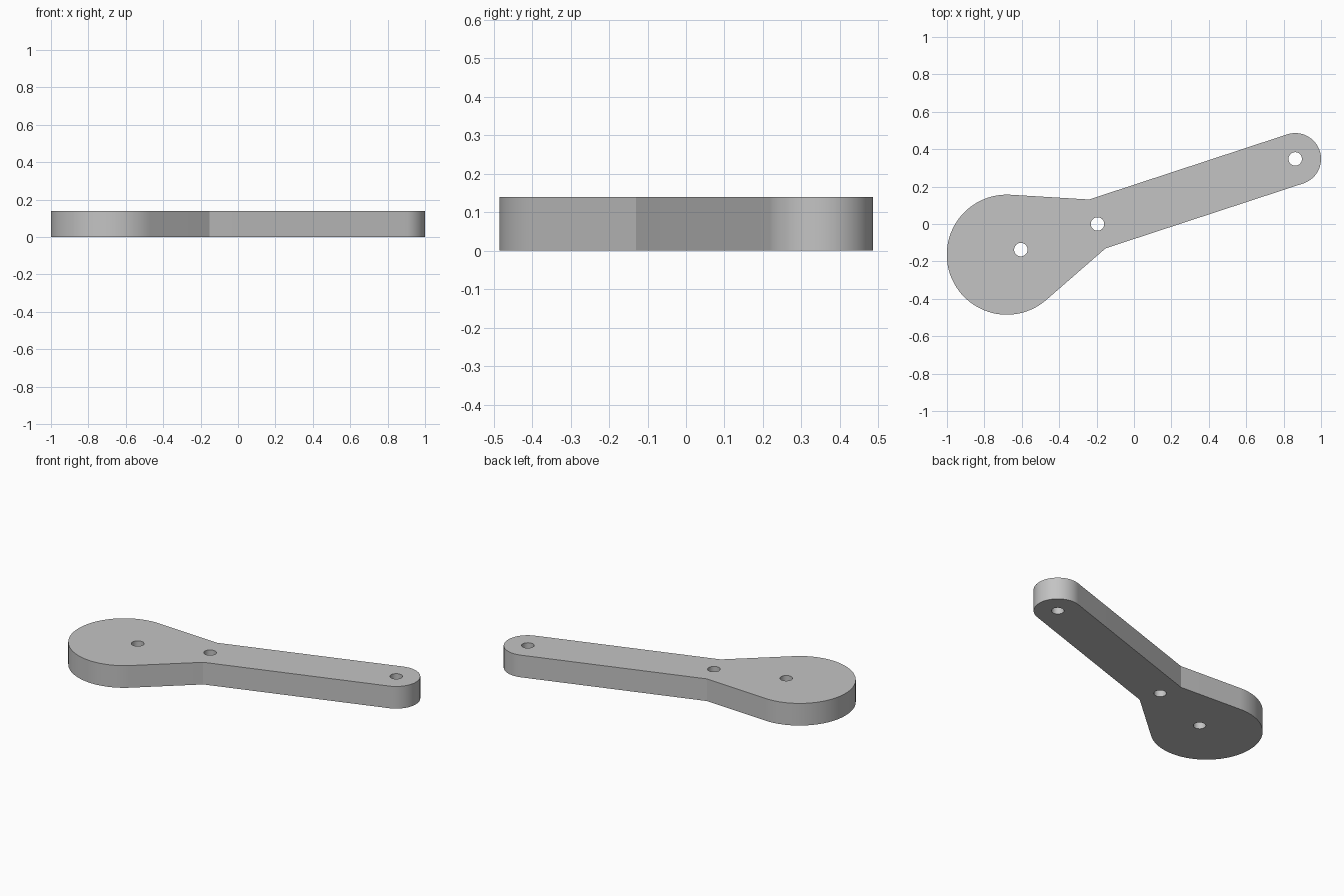
import bpy, bmesh
from math import acos, atan2, cos, sin, pi, tau
from mathutils import Vector

cube = bpy.data.objects.get("Cube")
if cube:
    bpy.data.objects.remove(cube)

THICKNESS = 0.14
HOLE_RADIUS = 0.036
disc, disc_r = Vector((-0.68, -0.164)), 0.321
tip, tip_r = Vector((0.862, 0.348)), 0.138
pivot = Vector((-0.195, 0.0))
top_neck = Vector((-0.24, 0.131))
low_neck = Vector((-0.152, -0.13))


def arc(centre, radius, start, end, steps):
    angles = [start + (end - start) * i / steps for i in range(steps + 1)]
    return [centre + radius * Vector((cos(a), sin(a))) for a in angles]


def tangent_angle(point, side):
    # Angle on the disc where a line from the point just touches it
    d = point - disc
    return atan2(d.y, d.x) + side * acos(disc_r / d.length)


# Lever outline: round end, neck, wide disc, neck
arm = tip - pivot
tilt = atan2(arm.y, arm.x)
outline = arc(tip, tip_r, tilt - pi / 2, tilt + pi / 2, 40)
outline.append(top_neck)
outline += arc(disc, disc_r, tangent_angle(top_neck, 1),
               tangent_angle(low_neck, -1) + tau, 72)
outline.append(low_neck)

# Three through holes
holes = [arc(c, HOLE_RADIUS, 0, tau, 40)[:-1]
         for c in (tip, pivot, Vector((-0.605, -0.137)))]

# Fill the flat profile and raise it into a plate
bm = bmesh.new()
edges = []
for loop in [outline] + holes:
    verts = [bm.verts.new((p.x, p.y, 0)) for p in loop]
    edges += [bm.edges.new((verts[i - 1], verts[i])) for i in range(len(verts))]
bmesh.ops.triangle_fill(bm, edges=edges, use_beauty=True, normal=(0, 0, 1))
raised = bmesh.ops.extrude_face_region(bm, geom=bm.faces[:], use_keep_orig=True)
bmesh.ops.translate(bm, vec=(0, 0, THICKNESS),
                    verts=[g for g in raised["geom"] if isinstance(g, bmesh.types.BMVert)])
bmesh.ops.recalc_face_normals(bm, faces=bm.faces[:])

mesh = bpy.data.meshes.new("lever_arm")
bm.to_mesh(mesh)
bm.free()
lever = bpy.data.objects.new("lever_arm", mesh)
bpy.context.collection.objects.link(lever)

# Plain grey
grey = bpy.data.materials.new("light_grey")
grey.use_nodes = True
colour = (0.55, 0.55, 0.55, 1)
grey.diffuse_color = colour
grey.node_tree.nodes["Principled BSDF"].inputs["Base Color"].default_value = colour
mesh.materials.append(grey)

bpy.ops.object.select_all(action="DESELECT")
lever.select_set(True)
bpy.context.view_layer.objects.active = lever
bpy.ops.object.shade_smooth_by_angle(angle=pi / 9)
